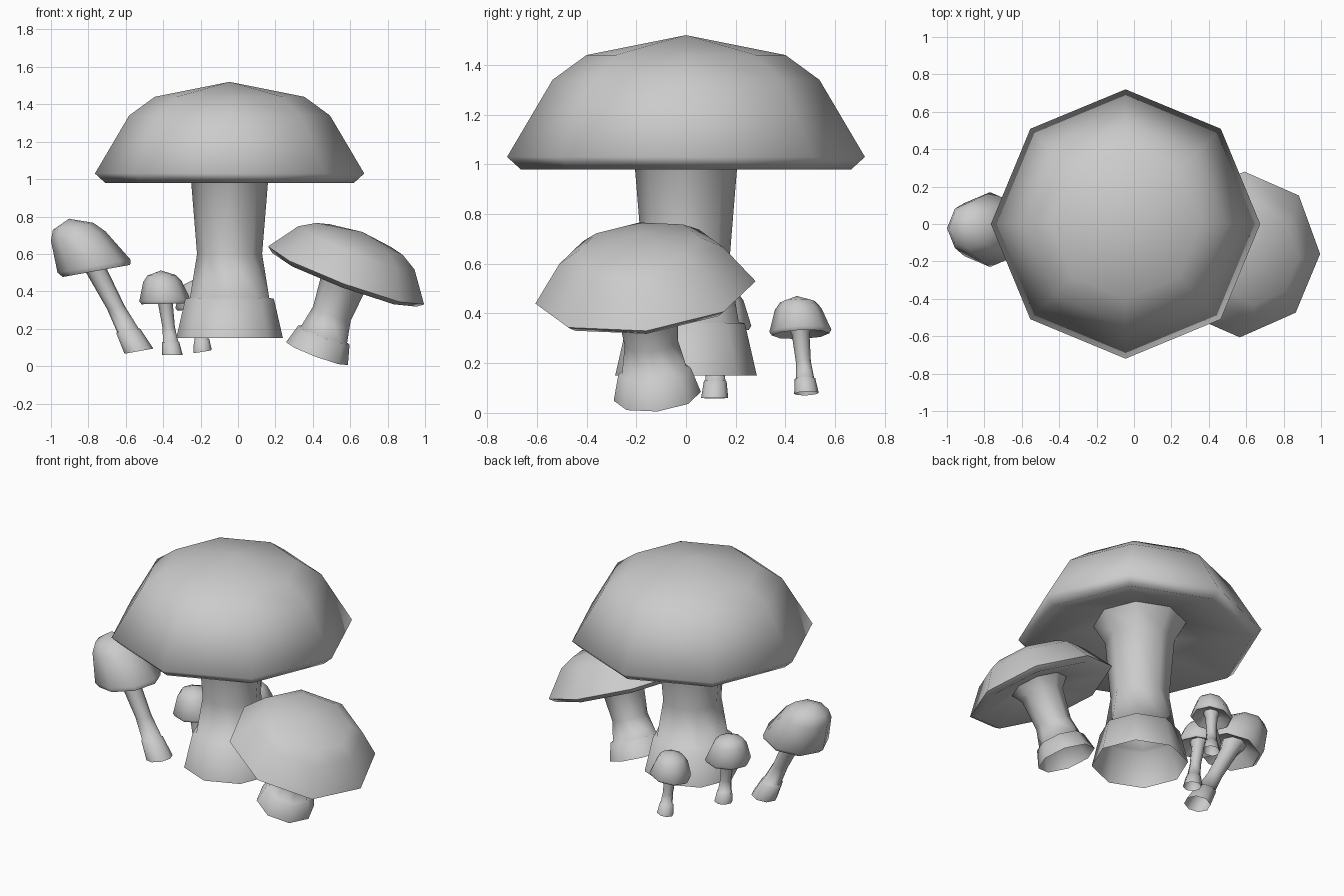
import bpy
import bmesh
import math
from mathutils import Vector

if "Cube" in bpy.data.objects:
    bpy.data.objects.remove(bpy.data.objects["Cube"], do_unlink=True)

SIDES = 8
RIM = 0.72

# One plain grey for everything
grey = bpy.data.materials.new("plain grey")
grey.use_nodes = True
colour = (0.6, 0.6, 0.6, 1)
grey.diffuse_color = colour
grey.node_tree.nodes["Principled BSDF"].inputs["Base Color"].default_value = colour

# Profiles (radius, height above the cap rim), listed from top to bottom
CAP = [(0, 0.49), (0.40, 0.41), (0.537, 0.31), (RIM, 0),
       (0.665, -0.05), (0.275, 0.07)]
STEM = [(0.275, 0.07), (0.205, -0.05), (0.174, -0.43), (0.212, -0.665),
        (0.237, -0.67), (0.285, -0.88)]


def lathe(name, profile, centre, u, v, w):
    """Eight-sided lathe in a leaning frame: u, v reach the rim, w is the axis."""
    centre, u, v, w = (Vector(a) for a in (centre, u, v, w))
    bm = bmesh.new()
    rings = []
    for r, h in profile:
        ring = []
        for j in range(SIDES if r else 1):
            a = 2 * math.pi * j / SIDES
            side = (u * math.cos(a) + v * math.sin(a)) * (r / RIM)
            ring.append(bm.verts.new(centre + side + w * h))
        rings.append(ring)
    for top, low in zip(rings, rings[1:]):
        for j in range(SIDES):
            k = (j + 1) % SIDES
            if len(top) == 1:
                bm.faces.new((top[0], low[j], low[k]))
            else:
                bm.faces.new((top[j], low[j], low[k], top[k]))
    mesh = bpy.data.meshes.new(name)
    bm.to_mesh(mesh)
    bm.free()
    mesh.materials.append(grey)
    obj = bpy.data.objects.new(name, mesh)
    bpy.context.collection.objects.link(obj)
    bpy.ops.object.select_all(action='DESELECT')
    obj.select_set(True)
    bpy.context.view_layer.objects.active = obj
    bpy.ops.object.shade_smooth_by_angle(angle=math.radians(75))


# Each mushroom: rim centre, two rim radii and its axis
MUSHROOMS = {
    "large": ((-0.045, 0, 1.03), (RIM, 0, 0), (0, RIM, 0), (0, 0, 1)),
    "leaning": ((0.578, -0.163, 0.485), (0.417, 0.003, -0.155),
                (0.012, 0.443, 0.045), (0.177, -0.054, 0.475)),
    "tall_thin": ((-0.77, -0.03, 0.535), (0.195, 0, 0.035),
                  (0, 0.2, 0), (-0.273, 0.023, 0.517)),
    "small": ((-0.39, 0.125, 0.35), (0.138, 0, 0.003),
              (0, 0.138, 0), (-0.045, 0.011, 0.33)),
    "smallest": ((-0.21, 0.46, 0.33), (0.125, 0, 0.02),
                 (0, 0.125, 0.005), (-0.023, -0.028, 0.286)),
}
for name, frame in MUSHROOMS.items():
    lathe(name + "_cap", CAP, *frame)
    lathe(name + "_stem", STEM, *frame)
